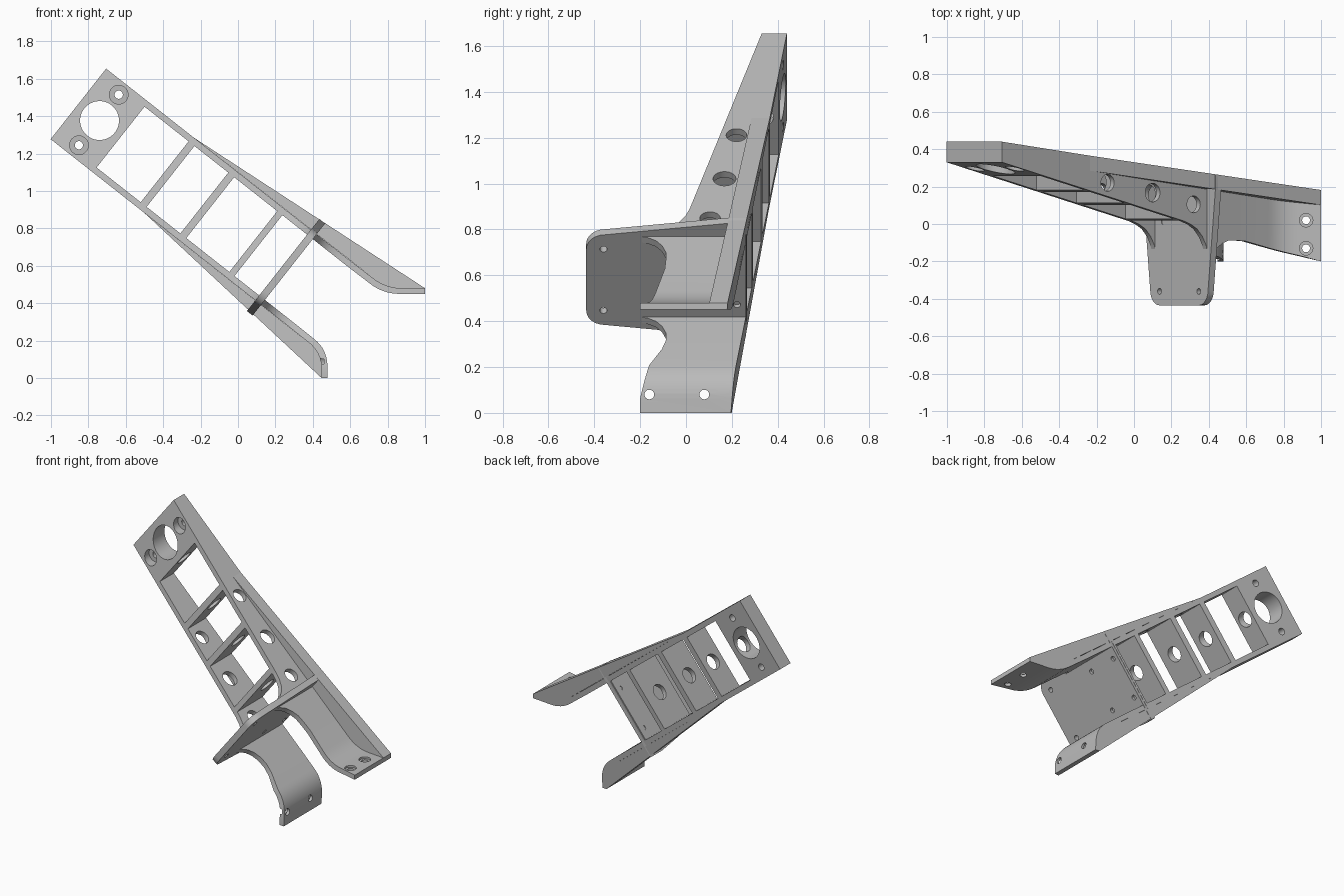
import bpy, bmesh, math
from mathutils import Vector

if "Cube" in bpy.data.objects:
    bpy.data.objects.remove(bpy.data.objects["Cube"], do_unlink=True)

grey = bpy.data.materials.new("plain grey")
grey.use_nodes = True
grey.diffuse_color = (0.5, 0.5, 0.5, 1)
grey.node_tree.nodes["Principled BSDF"].inputs["Base Color"].default_value = (0.5, 0.5, 0.5, 1)

# Arm frame: s runs down the arm, v runs across it, y is depth
TILT = math.radians(38.2)
U = Vector((math.cos(TILT), 0, -math.sin(TILT)))
V = Vector((math.sin(TILT), 0, math.cos(TILT)))
X, Y, Z = Vector((1, 0, 0)), Vector((0, 1, 0)), Vector((0, 0, 1))
MID, OUT, INN = 0.624, 0.24, 0.207      # centre line, outer and inner half width
TOP = -1.577                            # upper end of the arm


def pt(s, y, v):
    return U * s + V * v + Y * y


def back(s):
    return 0.44 - 0.125 * (s - TOP)


def front(s):
    return 0.33 - 0.254 * (s - TOP)


def loft(name, rings):
    """Closed solid through a list of point rings."""
    bm = bmesh.new()
    loops = [[bm.verts.new(p) for p in ring] for ring in rings]
    n = len(loops[0])
    for a, b in zip(loops, loops[1:]):
        for i in range(n):
            j = (i + 1) % n
            bm.faces.new((a[i], a[j], b[j], b[i]))
    bm.faces.new(loops[0])
    bm.faces.new(loops[-1])
    bmesh.ops.recalc_face_normals(bm, faces=bm.faces)
    mesh = bpy.data.meshes.new(name)
    bm.to_mesh(mesh)
    bm.free()
    mesh.materials.append(grey)
    ob = bpy.data.objects.new(name, mesh)
    bpy.context.scene.collection.objects.link(ob)
    return ob


def rod(start, end, r, sides=40):
    """Round cutter between two points."""
    axis = (end - start).normalized()
    a = axis.orthogonal().normalized()
    b = axis.cross(a)
    arc = [2 * math.pi * i / sides for i in range(sides)]
    ring = [(a * math.cos(t) + b * math.sin(t)) * r for t in arc]
    return loft("cutter", [[start + p for p in ring], [end + p for p in ring]])


def cut(ob, cutters):
    for c in cutters:
        mod = ob.modifiers.new("cut", 'BOOLEAN')
        mod.operation, mod.solver, mod.object = 'DIFFERENCE', 'EXACT', c
    bpy.context.view_layer.update()
    graph = bpy.context.evaluated_depsgraph_get()
    mesh = bpy.data.meshes.new_from_object(ob.evaluated_get(graph))
    ob.modifiers.clear()
    ob.data = mesh
    for c in cutters:
        bpy.data.objects.remove(c, do_unlink=True)


def block(name, s0, s1, half, grow=0):
    """Slab of the arm between two stations, following its front and back slopes."""
    return loft(name, [[pt(s, front(s) - grow, MID - half), pt(s, front(s) - grow, MID + half),
                        pt(s, back(s) + grow, MID + half), pt(s, back(s) + grow, MID - half)]
                       for s in (s0, s1)])


parts = []

# Ladder arm: head block, side walls and cross ribs
arm = block("ladder_arm", TOP, -0.165, OUT)
cells = [(-1.29, -0.99), (-0.95, -0.72), (-0.68, -0.387), (-0.352, -0.18)]
cutters = [block("cutter", a, b, INN, 0.2) for a, b in cells]
# Main head hole and the cable holes through the ribs
cutters.append(rod(pt(-1.433, 0, MID), pt(-1.433, 0.7, MID), 0.104, 64))
rib_y = [(front(s) + back(s)) / 2 for s in (-1.4, -0.3)]
cutters.append(rod(pt(-1.4, rib_y[0], MID), pt(-0.3, rib_y[1], MID), 0.05))
# Counterbored screw holes in the head
for side in (-1, 1):
    v = MID + side * 0.172
    cutters.append(rod(pt(-1.438, 0, v), pt(-1.438, 0.35, v), 0.05))
    cutters.append(rod(pt(-1.438, 0.3, v), pt(-1.438, 0.7, v), 0.022))
# Lightening holes through both walls
for s, y, r in ((-0.86, 0.22, 0.045), (-0.553, 0.168, 0.05), (-0.274, 0.105, 0.045)):
    cutters.append(rod(pt(s, y, 0), pt(s, y, 1.3), r))
cut(arm, cutters)
parts.append(arm)

# Mounting plate: tapered, with rounded front corners
outline = []
for side in (-1, 1):
    half = [(0.262, 0.313), (0.18, 0.313)]
    for i in range(7):
        t = math.radians(15 * i)
        half.append((-0.355 - 0.08 * math.sin(t), 0.17 + 0.08 * math.cos(t)))
    half = [(y, MID + side * w) for y, w in half]
    outline += half if side < 0 else half[::-1]
plate = loft("mounting_plate", [[pt(s, y, v) for y, v in outline] for s in (-0.184, -0.145)])
holes = [(-0.36, 0.17), (0.013, 0.138), (0.222, 0.138)]
cut(plate, [rod(pt(-0.3, y, MID + k * w), pt(0, y, MID + k * w), 0.016, 24)
            for y, w in holes for k in (-1, 1)])
parts.append(plate)


def bend(corner, direction, reach=0.09, steps=8):
    """Rounded turn from the arm direction to the foot direction."""
    a, c = corner - U * reach, corner + direction * reach
    return [a * (1 - t) ** 2 + corner * 2 * t * (1 - t) + c * t * t
            for t in (i / steps for i in range(steps + 1))]


def add_side(word, side, outer, inner, foot, tip_out, tip_in, bend_y, kink):
    v_out, v_in = MID + side * OUT, MID + side * INN
    depth = lambda p: back(p.dot(U))

    def section(o, i, y):
        return [o + Y * y, i + Y * y, i + Y * depth(i), o + Y * depth(o)]

    # Leg sheet: hollowed front edge, bend, then flat foot
    edge = [(-0.15, -0.21), (-0.137, -0.165), (-0.115, -0.13), (-0.08, -0.104), (-0.035, -0.088),
            (0.02, -0.088), (0.08, -0.105 if side < 0 else -0.092)]
    rings = [section(pt(s, 0, v_out), pt(s, 0, v_in), y) for s, y in edge]
    turn = list(zip(bend(outer, foot), bend(inner, foot)))
    for k, (o, i) in enumerate(turn):
        rings.append(section(o, i, bend_y[0] + (bend_y[1] - bend_y[0]) * k / (len(turn) - 1)))
    rings.append(section(tip_out, tip_in, -0.2))
    leg = loft(word + "_leg", rings)

    # Foot screw holes, counterbored on the outer face
    normal = (tip_out - tip_in).normalized()
    spots = (0.02, -0.13) if side > 0 else (0.08, -0.16)
    cutters = []
    for y in spots:
        c = tip_out - foot * 0.08 + Y * y
        cutters += [rod(c - normal * 0.1, c + normal * 0.05, 0.021, 28),
                    rod(c - normal * 0.012, c + normal * 0.05, 0.036, 28)]
    cut(leg, cutters)

    # Gusset along the back edge, from the wall out to the foot tip
    tri = [pt(kink, 0, v_out), tip_out, outer]
    gusset = loft(word + "_gusset", [[p + Y * (depth(p) - d) for p in tri] for d in (0.08, 0)])

    # Curved fillet joining the wall's front edge to the plate
    curve = [(-0.34, 0), (-0.29, 0.006), (-0.25, 0.02), (-0.215, 0.05), (-0.19, 0.09), (-0.18, 0.125)]
    fillet = loft(word + "_fillet", [[pt(s, y, v) for y, v in (
        (front(s) - d, v_out), (front(s) - d, v_in),
        (front(s) + 0.01, v_in), (front(s) + 0.01, v_out))] for s, d in curve])
    parts.extend((leg, gusset, fillet))


add_side("upper", 1, Vector((0.79, 0, 0.48)), Vector((0.775, 0, 0.45)), X,
         Vector((1, 0, 0.48)), Vector((1, 0, 0.45)), (-0.128, -0.168), -0.98)
add_side("lower", -1, Vector((0.447, 0, 0.136)), Vector((0.478, 0, 0.153)), -Z,
         Vector((0.447, 0, 0)), Vector((0.478, 0, 0)), (-0.16, -0.2), -0.94)

# Smooth the rounded surfaces while keeping edges sharp
bpy.ops.object.select_all(action='DESELECT')
for ob in parts:
    ob.select_set(True)
bpy.context.view_layer.objects.active = parts[0]
bpy.ops.object.shade_smooth_by_angle(angle=math.radians(25))
